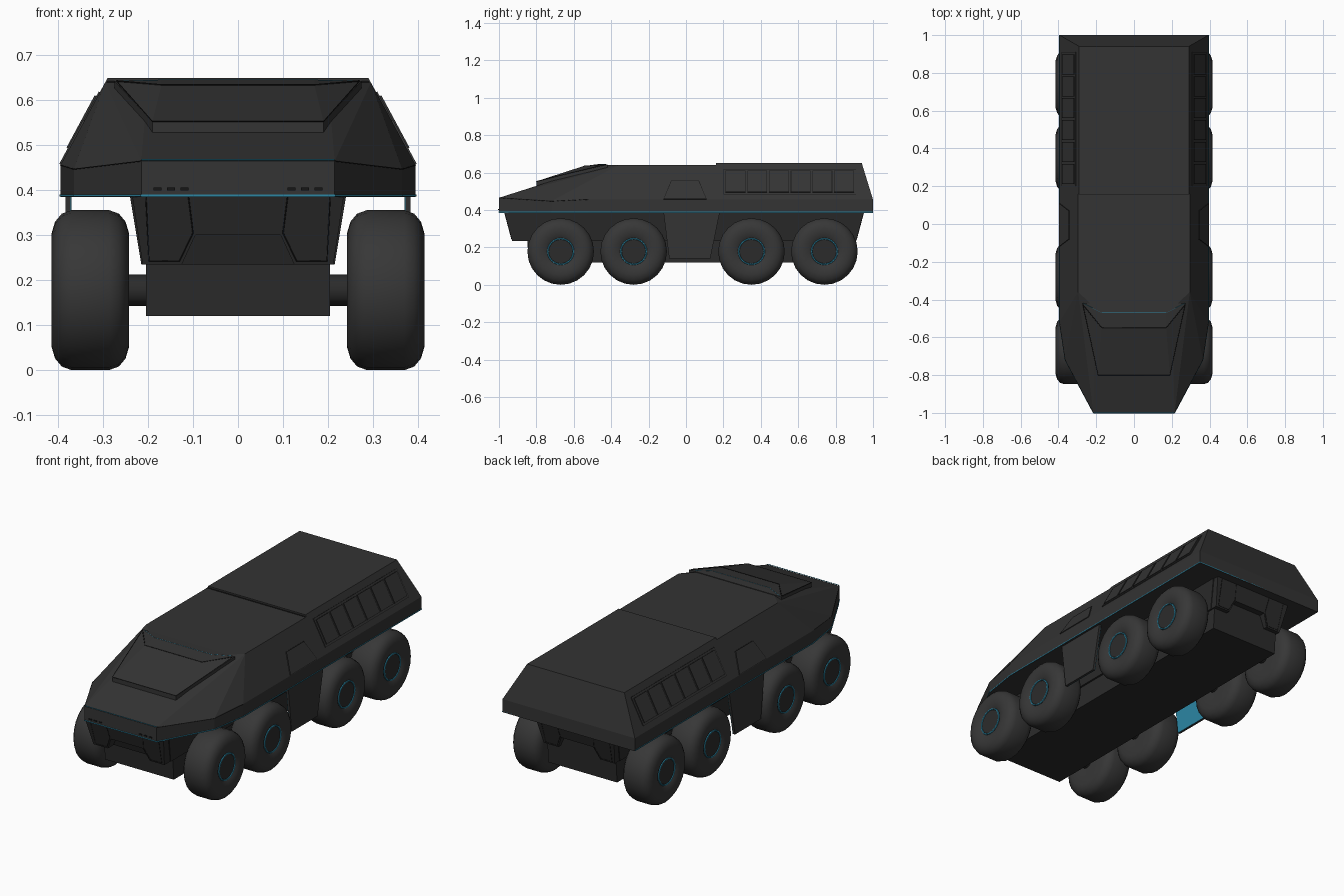
import bpy, bmesh, math
from mathutils import Vector

cube = bpy.data.objects.get("Cube")
if cube:
    bpy.data.objects.remove(cube, do_unlink=True)


def material(name, color):
    m = bpy.data.materials.new(name)
    m.use_nodes = True
    m.diffuse_color = (*color, 1)
    bsdf = m.node_tree.nodes["Principled BSDF"]
    bsdf.inputs["Base Color"].default_value = (*color, 1)
    bsdf.inputs["Roughness"].default_value = 0.7
    return m


body = material("charcoal body", (0.033, 0.033, 0.033))
under = material("dark underbody", (0.024, 0.024, 0.024))
rubber = material("tyre grey", (0.038, 0.038, 0.038))
groove = material("groove black", (0.008, 0.008, 0.008))
teal = material("teal trim", (0.025, 0.24, 0.37))


def finish(name, bm, *mats, mirror=False):
    bmesh.ops.recalc_face_normals(bm, faces=bm.faces)
    mesh = bpy.data.meshes.new(name)
    bm.to_mesh(mesh)
    bm.free()
    for m in mats:
        mesh.materials.append(m)
    ob = bpy.data.objects.new(name, mesh)
    bpy.context.collection.objects.link(ob)
    if mirror:
        ob.modifiers.new("Mirror", 'MIRROR')
    return ob


def shell(name, half, mat):
    """Convex solid through points given for the left half only."""
    bm = bmesh.new()
    for x, y, z in half:
        for s in (1, -1):
            bm.verts.new((s * x, y, z))
    res = bmesh.ops.convex_hull(bm, input=bm.verts)
    loose = set(res["geom_interior"]) | set(res["geom_unused"])
    bmesh.ops.delete(bm, geom=[v for v in loose if isinstance(v, bmesh.types.BMVert)], context='VERTS')
    bmesh.ops.dissolve_limit(bm, angle_limit=0.02, verts=bm.verts, edges=bm.edges)
    return finish(name, bm, mat)


def plate(name, pts, direction, depth, mat, edge=None, border=0.0, mirror=True):
    """Flat outline pushed out along a direction, with an optional border."""
    bm = bmesh.new()
    push = Vector(direction).normalized() * depth
    face = bm.faces.new([bm.verts.new(p) for p in pts])
    geom = bmesh.ops.extrude_face_region(bm, geom=[face])["geom"]
    bmesh.ops.translate(bm, vec=push, verts=[g for g in geom if isinstance(g, bmesh.types.BMVert)])
    if edge:
        top = [g for g in geom if isinstance(g, bmesh.types.BMFace)]
        bmesh.ops.recalc_face_normals(bm, faces=bm.faces)
        for f in bmesh.ops.inset_region(bm, faces=top, thickness=border)["faces"]:
            f.material_index = 1
    return finish(name, bm, mat, edge or mat, mirror=mirror)


def line(name, pts, mat, radius=0.002):
    """Thin seam following a path."""
    cu = bpy.data.curves.new(name, 'CURVE')
    cu.dimensions = '3D'
    cu.bevel_depth = radius
    cu.bevel_resolution = 0
    sp = cu.splines.new('POLY')
    sp.points.add(len(pts) - 1)
    for p, co in zip(sp.points, pts):
        p.co = (*co, 1)
    cu.materials.append(mat)
    ob = bpy.data.objects.new(name, cu)
    bpy.context.collection.objects.link(ob)
    return ob


def both(pts):
    """Path from the right side across to the left."""
    return [(-x, y, z) for x, y, z in pts] + [(x, y, z) for x, y, z in reversed(pts)]


def slope(y, z):
    """Point on the sloped hull side."""
    return (0.395 - 0.5385 * (z - 0.455), y, z)


SIDE = (1, 0, 0.54)
BASE = 0.385

# Upper hull
plan = [(0.215, -1), (0.365, -0.72), (0.395, -0.52)]
belt = [(x, y, z) for (x, y), z in zip(plan, (0.465, 0.447, 0.456))]
shell("front_hull", [(x, y, BASE) for x, y in plan] + belt +
      [(0.395, 0.2, BASE), slope(0.2, 0.455), (0.2, -0.45, 0.64),
       slope(-0.36, 0.64), slope(0.2, 0.64)], body)
shell("rear_hull", [(0.395, y, z) for y in (0.16, 1) for z in (BASE, 0.455)] +
      [(0.29, 0.16, 0.65), (0.29, 0.94, 0.65)], body)
shell("hull_trim", [(x + 0.0015, y - 0.0015, z) for x, y in plan + [(0.395, 1.0015)]
                    for z in (0.386, 0.391)], teal)

# Belt and roof seams
line("nose_seam", both([(0.215, -1, 0.468)]), teal)
line("belt_seam_left", belt, groove, 0.001)
line("belt_seam_right", [(-x, y, z) for x, y, z in belt], groove, 0.001)
line("roof_seam", both([(0.29, 0.158, 0.64)]), groove, 0.003)

# Raised windscreen block
shell("windscreen_block", [(0.19, -0.8, 0.51), (0.19, -0.8, 0.553), (0.17, -0.55, 0.634),
                           (0.17, -0.47, 0.645), (0.275, -0.42, 0.643), (0.275, -0.42, 0.61)], body)
line("windscreen_lower_edge", both([(0.27, -0.43, 0.643), (0.19, -0.8, 0.553)]), groove, 0.0015)
line("windscreen_brow", both([(0.27, -0.428, 0.643), (0.17, -0.55, 0.634)]), groove, 0.002)
line("windscreen_top_edge", both([(0.27, -0.42, 0.643), (0.17, -0.47, 0.645)]), teal, 0.001)

# Small lamps on the nose
for i in range(3):
    x = 0.11 + i * 0.03
    plate("nose_lamp", [(x, -1, 0.4), (x + 0.018, -1, 0.4), (x + 0.018, -1, 0.406), (x, -1, 0.406)],
          (0, -1, 0), 0.004, groove)

# Side vents in a frame on the rear slopes
plate("vent_frame", [slope(y, z) for y, z in ((0.2, 0.482), (0.91, 0.482), (0.91, 0.618), (0.2, 0.618))],
      SIDE, 0.003, body, groove, 0.003)
for i in range(6):
    y = 0.212 + i * 0.116
    plate("vent_cell", [slope(a, z) for a, z in ((y, 0.492), (y + 0.106, 0.492),
                                                (y + 0.106, 0.608), (y, 0.608))],
          SIDE, 0.007, body, groove, 0.004)

# Side hatches
plate("side_hatch", [slope(y, z) for y, z in ((-0.12, 0.457), (0.11, 0.457), (0.07, 0.555), (-0.08, 0.555))],
      SIDE, 0.004, body, groove, 0.004)

# Keel and tapered underbody
shell("keel", [(0.205, -0.86, 0.385), (0.205, -0.84, 0.12), (0.205, 0.88, 0.12), (0.205, 0.9, 0.385)], under)
shell("underbody", [(0.24, -0.93, BASE), (0.215, -0.88, 0.235), (0.215, 0.87, 0.235), (0.24, 0.92, BASE)], under)

# Notched aprons at both ends
for name, y_top, y_low, way in (("front_apron", -0.97, -0.93, 1), ("rear_apron", 0.95, 0.91, -1)):
    def at(x, z):
        return (x, y_low + (y_top - y_low) * (z - 0.235) / 0.15, z)
    half = [(0.235, BASE), (0.212, 0.235), (0.125, 0.235), (0.095, 0.3)]
    plate(name, [at(x, z) for x, z in half] + [at(-x, z) for x, z in reversed(half)],
          (0, way, 0), 0.08, under, mirror=False)
    for s in (1, -1):
        path = [(0.205, BASE), (0.198, 0.243), (0.13, 0.243), (0.1, 0.305), (0.11, BASE)]
        line(name + "_seam", [at(s * x, z) for x, z in path], groove, 0.0015)

# Hanging side skirts between the axle pairs
skirt = [(-0.12, BASE), (-0.09, 0.14), (0.13, 0.14), (0.18, BASE)]
plate("side_skirt", [(0.372, y, z) for y, z in skirt], (1, 0, 0), 0.012, body)
plate("skirt_lining", [(0.37, y, z) for y, z in skirt], (1, 0, 0), 0.002, teal)


def lathe(name, profile, y, mat, steps=24):
    """Revolve (x, radius) points about a wheel axis."""
    bm = bmesh.new()
    vs = [bm.verts.new((x, y, 0.178 + r)) for x, r in profile]
    edges = [bm.edges.new(p) for p in zip(vs, vs[1:])]
    bmesh.ops.spin(bm, geom=vs + edges, cent=(0, y, 0.178), axis=(1, 0, 0),
                   angle=math.tau, steps=steps)
    bmesh.ops.remove_doubles(bm, verts=bm.verts, dist=0.0005)
    ob = finish(name, bm, mat, mirror=True)
    bpy.ops.object.select_all(action='DESELECT')
    ob.select_set(True)
    bpy.context.view_layer.objects.active = ob
    bpy.ops.object.shade_smooth_by_angle(angle=math.radians(40))
    return ob


# Wheels, hubs and axles
tyre = [(0.4, 0.07), (0.409, 0.085), (0.415, 0.125), (0.407, 0.152), (0.392, 0.17), (0.37, 0.178),
        (0.287, 0.178), (0.265, 0.17), (0.25, 0.152), (0.242, 0.125), (0.246, 0.07), (0.246, 0)]
for y in (-0.67, -0.28, 0.35, 0.74):
    lathe("tyre", tyre, y, rubber)
    lathe("hub", [(0.395, 0.072), (0.403, 0.064), (0.403, 0)], y, under)
    lathe("hub_ring", [(0.4, 0.073), (0.406, 0.071), (0.406, 0.066), (0.4, 0.064)], y, teal)
    lathe("axle", [(0.19, 0.035), (0.25, 0.035)], y, under, 12)
